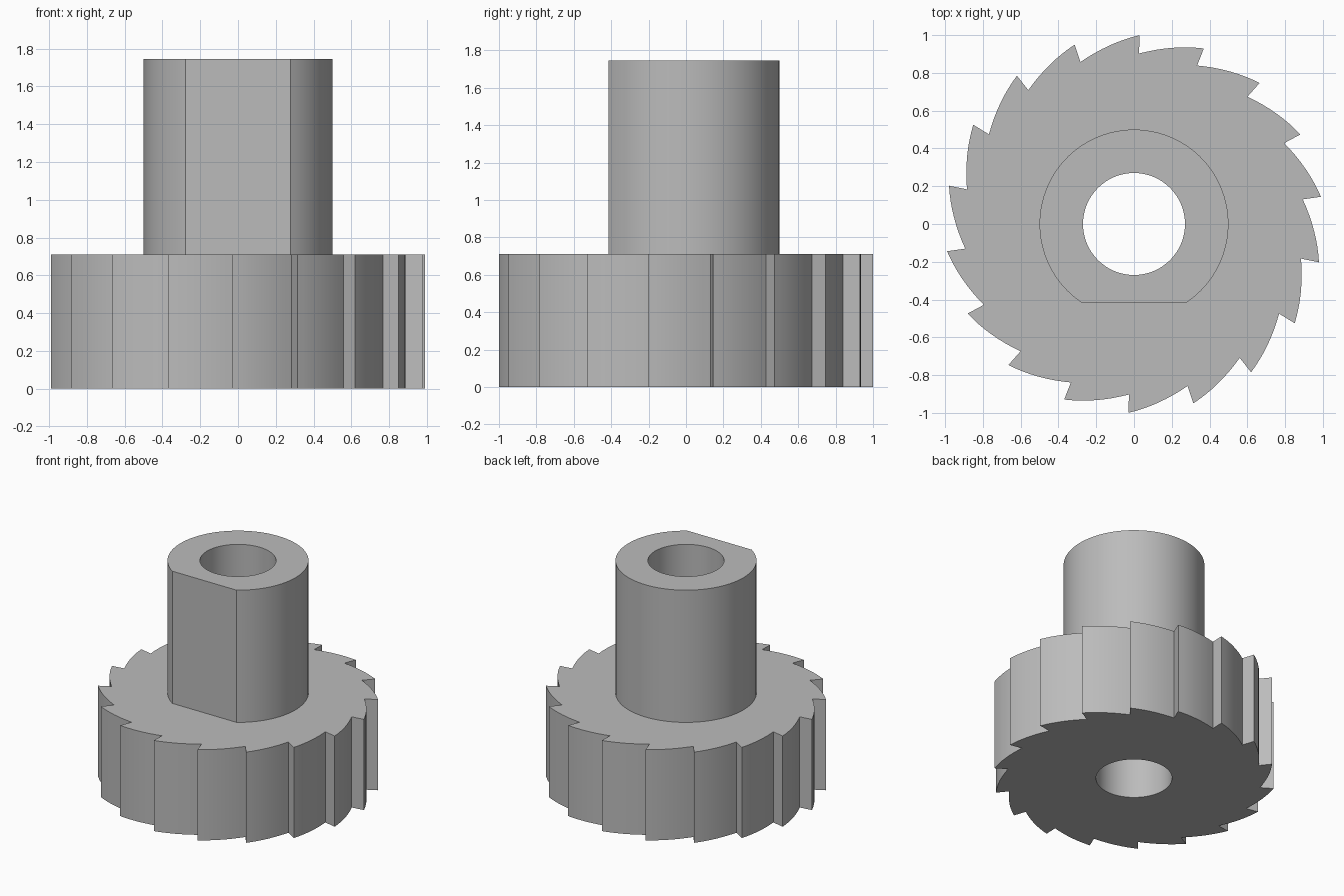
import bpy, bmesh, math
from mathutils import Vector

cube = bpy.data.objects.get("Cube")
if cube:
    bpy.data.objects.remove(cube, do_unlink=True)

WHEEL_TOP, SHAFT_TOP = 0.71, 1.745
SHAFT_R, BORE_R, FLAT_Y = 0.5, 0.27, -0.415
TEETH, TIP_R, ROOT_R, FIRST_TIP = 18, 1.0, 0.903, 88.3

steel = bpy.data.materials.new("plain grey")
steel.use_nodes = True
steel.diffuse_color = (0.5, 0.5, 0.5, 1)
steel.node_tree.nodes["Principled BSDF"].inputs["Base Color"].default_value = (0.5, 0.5, 0.5, 1)


def polar(radius, angle):
    return Vector((radius * math.cos(angle), radius * math.sin(angle)))


def arc(radius, start, end, steps):
    return [polar(radius, start + (end - start) * i / steps) for i in range(steps + 1)]


# Outlines, all counter-clockwise
def ratchet_outline(bulge=0.017, steps=8):
    points = []
    pitch = math.tau / TEETH
    for t in range(TEETH):
        angle = math.radians(FIRST_TIP) + t * pitch
        tip, root = polar(TIP_R, angle), polar(ROOT_R, angle + pitch)
        out = polar(1, angle + pitch / 2)
        for i in range(steps + 1):
            f = i / steps
            points.append(tip.lerp(root, f) + out * bulge * 4 * f * (1 - f))
    return points


def shaft_outline():
    corner = math.asin(FLAT_Y / SHAFT_R)
    return arc(SHAFT_R, corner, math.pi - corner, 80)


def bore_outline():
    return arc(BORE_R, 0, math.tau, 64)[:-1]


def ring(bm, outline, z):
    return [bm.verts.new((p.x, p.y, z)) for p in outline]


def wall(bm, low, high, inward=False):
    for i in range(len(low)):
        j = (i + 1) % len(low)
        quad = [low[i], low[j], high[j], high[i]]
        bm.faces.new(quad[::-1] if inward else quad)


def annulus(bm, outer, inner, up):
    edges = []
    for loop in (outer, inner):
        for a, b in zip(loop, loop[1:] + loop[:1]):
            edges.append(bm.edges.get((a, b)) or bm.edges.new((a, b)))
    made = bmesh.ops.triangle_fill(bm, edges=edges, use_beauty=True)["geom"]
    for face in [g for g in made if isinstance(g, bmesh.types.BMFace)]:
        face.normal_update()
        if (face.normal.z > 0) != up:
            face.normal_flip()


def finish(bm, name):
    mesh = bpy.data.meshes.new(name)
    bm.to_mesh(mesh)
    bm.free()
    mesh.materials.append(steel)
    obj = bpy.data.objects.new(name, mesh)
    bpy.context.collection.objects.link(obj)
    bpy.ops.object.select_all(action="DESELECT")
    obj.select_set(True)
    bpy.context.view_layer.objects.active = obj
    bpy.ops.object.shade_smooth_by_angle(angle=math.radians(25))


# Toothed wheel, open where the shaft and bore pass through
bm = bmesh.new()
low, high = ring(bm, ratchet_outline(), 0), ring(bm, ratchet_outline(), WHEEL_TOP)
wall(bm, low, high)
annulus(bm, high, ring(bm, shaft_outline(), WHEEL_TOP), up=True)
annulus(bm, low, ring(bm, bore_outline(), 0), up=False)
finish(bm, "ratchet_wheel")

# Shaft with a flat on the front and a bore through the whole part
bm = bmesh.new()
top = ring(bm, shaft_outline(), SHAFT_TOP)
bore_top = ring(bm, bore_outline(), SHAFT_TOP)
wall(bm, ring(bm, shaft_outline(), WHEEL_TOP), top)
wall(bm, ring(bm, bore_outline(), 0), bore_top, inward=True)
annulus(bm, top, bore_top, up=True)
finish(bm, "bored_shaft")
